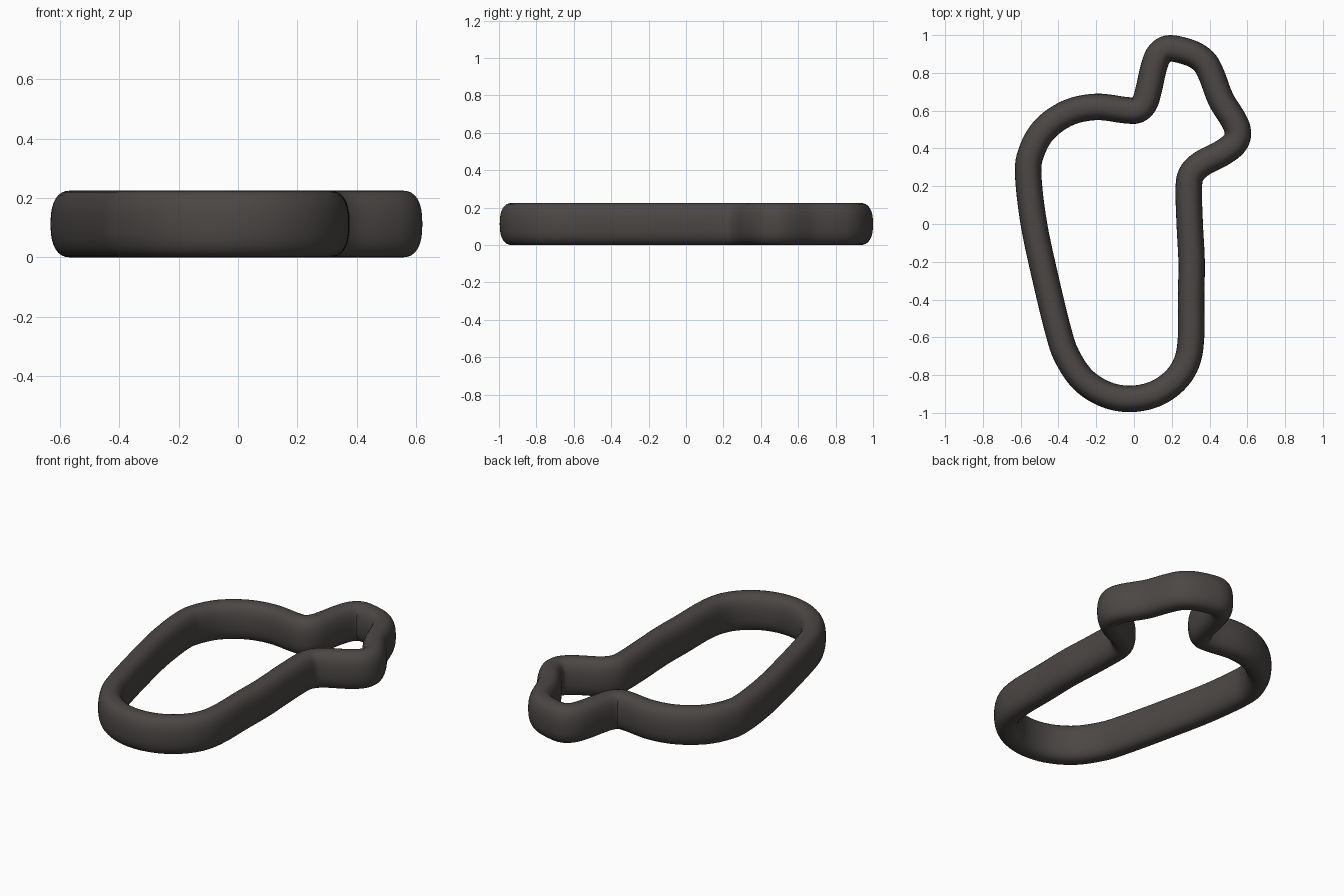
import bpy, bmesh, math
from mathutils import Vector

if "Cube" in bpy.data.objects:
    bpy.data.objects.remove(bpy.data.objects["Cube"])

# Centreline of the closed band, seen from above
PATH = [(-0.02, -0.926), (0.11, -0.90), (0.215, -0.83), (0.28, -0.73), (0.302, -0.60),
        (0.302, -0.40), (0.305, -0.20), (0.295, 0.0), (0.29, 0.19), (0.305, 0.265),
        (0.36, 0.32), (0.465, 0.375), (0.53, 0.425), (0.55, 0.48), (0.53, 0.545),
        (0.46, 0.66), (0.41, 0.79), (0.37, 0.86), (0.30, 0.905), (0.19, 0.93),
        (0.135, 0.90), (0.105, 0.83), (0.08, 0.72), (0.058, 0.645), (0.02, 0.605),
        (-0.04, 0.602), (-0.20, 0.62), (-0.35, 0.588), (-0.475, 0.50), (-0.543, 0.38),
        (-0.56, 0.26), (-0.53, 0.0), (-0.466, -0.30), (-0.40, -0.57), (-0.355, -0.70),
        (-0.27, -0.825), (-0.15, -0.902)]
HALF_W, HALF_H, POWER = 0.07, 0.1125, 2.5
STEPS, SIDES = 6, 32


def smooth_loop(pts, steps):
    """Closed Catmull-Rom curve through the points."""
    p = [Vector(q) for q in pts]
    n, out = len(p), []
    for i in range(n):
        a, b, c, d = p[i - 1], p[i], p[(i + 1) % n], p[(i + 2) % n]
        for s in range(steps):
            t = s / steps
            out.append(0.5 * (2 * b + (c - a) * t + (2 * a - 5 * b + 4 * c - d) * t * t
                              + (3 * b - a - 3 * c + d) * t ** 3))
    return out


# Rounded upright cross-section
def section(k):
    a = 2 * math.pi * k / SIDES
    f = lambda v: math.copysign(abs(v) ** (2 / POWER), v)
    return HALF_W * f(math.cos(a)), HALF_H * f(math.sin(a))


loop = smooth_loop(PATH, STEPS)
n = len(loop)
bm = bmesh.new()
rings = []
for i, c in enumerate(loop):
    tan = (loop[(i + 1) % n] - loop[i - 1]).normalized()
    out = Vector((tan.y, -tan.x))
    ring = []
    for k in range(SIDES):
        u, v = section(k)
        q = c + out * u
        ring.append(bm.verts.new((q.x, q.y, HALF_H + v)))
    rings.append(ring)
for i in range(n):
    r, s = rings[i], rings[(i + 1) % n]
    for k in range(SIDES):
        m = (k + 1) % SIDES
        bm.faces.new((r[k], s[k], s[m], r[m])).smooth = True
bmesh.ops.recalc_face_normals(bm, faces=bm.faces)

mesh = bpy.data.meshes.new("band")
bm.to_mesh(mesh)
bm.free()
mat = bpy.data.materials.new("dark warm grey")
mat.diffuse_color = (0.07, 0.063, 0.06, 1)
mat.use_nodes = True
mat.node_tree.nodes["Principled BSDF"].inputs["Base Color"].default_value = mat.diffuse_color
mesh.materials.append(mat)
band = bpy.data.objects.new("band", mesh)
bpy.context.collection.objects.link(band)
